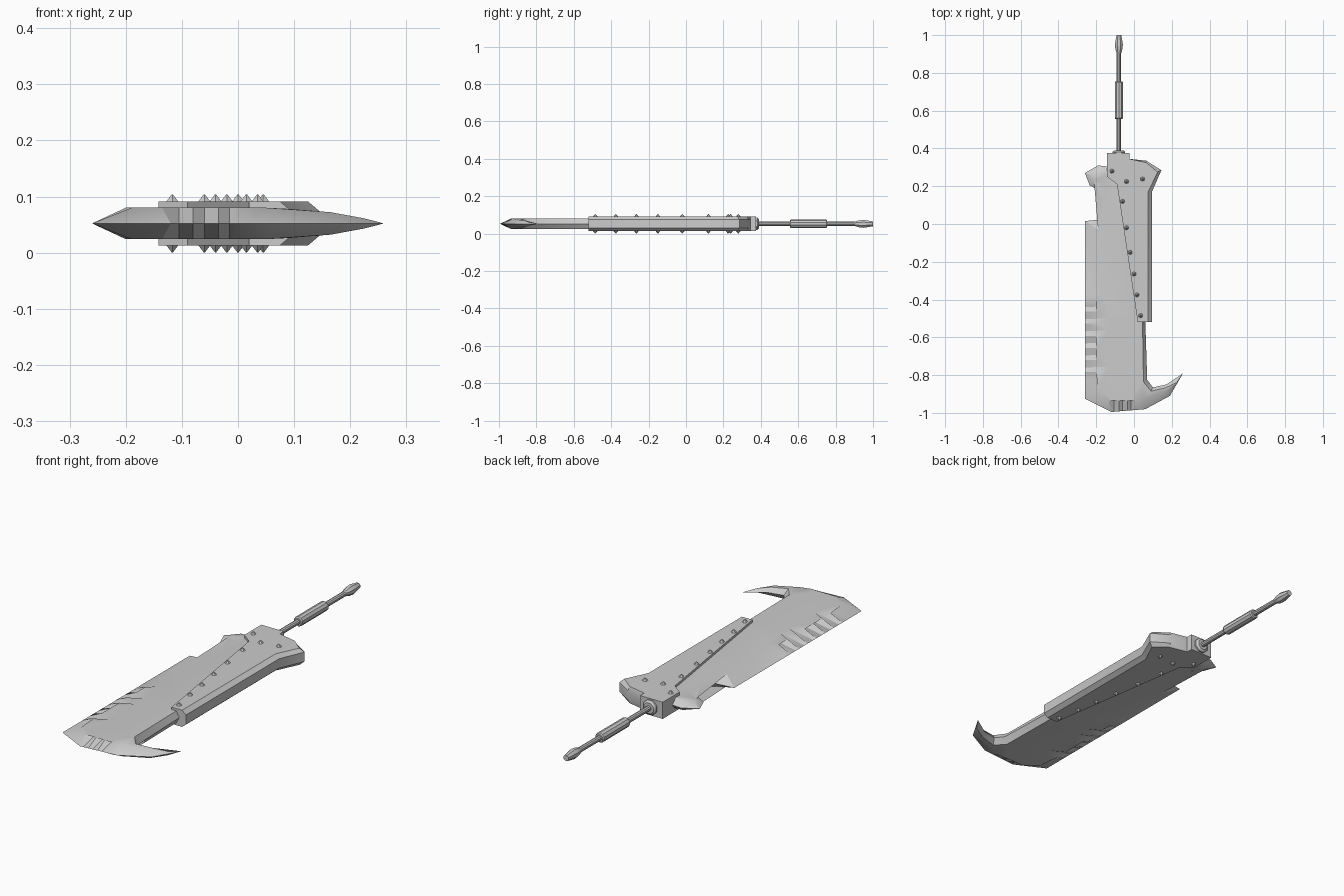
import bpy, bmesh, math
from mathutils import Matrix

if "Cube" in bpy.data.objects:
    bpy.data.objects.remove(bpy.data.objects["Cube"])

MID = 0.052                      # height of the symmetry plane
SHAFT_X = -0.08

steel = bpy.data.materials.new("grey_steel")
steel.diffuse_color = (0.6, 0.6, 0.6, 1)
steel.use_nodes = True
steel.node_tree.nodes["Principled BSDF"].inputs["Base Color"].default_value = steel.diffuse_color


def finish(name, bm, angle=30):
    bmesh.ops.recalc_face_normals(bm, faces=bm.faces)
    me = bpy.data.meshes.new(name)
    bm.to_mesh(me)
    bm.free()
    me.materials.append(steel)
    ob = bpy.data.objects.new(name, me)
    bpy.context.collection.objects.link(ob)
    bpy.ops.object.select_all(action='DESELECT')
    ob.select_set(True)
    bpy.context.view_layer.objects.active = ob
    bpy.ops.object.shade_smooth_by_angle(angle=math.radians(angle))
    return ob


def stack(name, loops, angle=30):
    """Skin a stack of equal-length closed loops and cap both ends."""
    bm = bmesh.new()
    rings = [[bm.verts.new(p) for p in loop] for loop in loops]
    n = len(rings[0])
    for a, b in zip(rings, rings[1:]):
        for i in range(n):
            j = (i + 1) % n
            bm.faces.new((a[i], a[j], b[j], b[i]))
    caps = [bm.faces.new(rings[0]), bm.faces.new(rings[-1])]
    bmesh.ops.triangulate(bm, faces=caps)
    return finish(name, bm, angle)


def lathe(name, profile, sides):
    """Turn (y, radius) pairs around the shaft axis."""
    loops = []
    for y, r in profile:
        ring = []
        for k in range(sides):
            a = math.tau * (k + 0.5) / sides
            ring.append((SHAFT_X + r * math.cos(a), y, MID + r * math.sin(a)))
        loops.append(ring)
    return stack(name, loops)


# Blade: sharp rim paired with a raised ridge (rim x, y, ridge x, y, half thickness)
T = 0.028
rim = [(-0.26, 0.015, -0.19, -0.03, T), (-0.26, -0.37, -0.165, -0.37, T)]

# Saw teeth along the cutting edge
for i in range(7):
    y = -0.40 - i * 0.064
    rim.append((-0.26, y, -0.20, y, T))
    rim.append((-0.26, y - 0.04, -0.135, y - 0.035, T))
rim.append((-0.26, -0.925, -0.19, -0.885, T))

# Saw teeth along the tip
rim.append((-0.12, -0.995, -0.135, -0.935, T))
for i in range(3):
    x = -0.105 + i * 0.045
    rim.append((x, -0.995 + (x + 0.12) * 0.08, x, -0.875, T))
    rim.append((x + 0.025, -0.995 + (x + 0.145) * 0.08, x + 0.025, -0.935, T))

# Back hook, spine, hidden root, finger hook and notch
rim += [
    (0.06, -0.98, 0.05, -0.925, T), (0.19, -0.91, 0.165, -0.888, 0.02),
    (0.26, -0.79, 0.225, -0.84, 0.009), (0.17, -0.85, 0.165, -0.868, 0.02),
    (0.10, -0.865, 0.09, -0.885, 0.026), (0.07, -0.825, 0.05, -0.835, T),
    (0.06, -0.52, 0.045, -0.52, T), (0.06, 0.25, 0.045, 0.25, T),
    (-0.10, 0.30, -0.10, 0.28, T), (-0.19, 0.31, -0.182, 0.282, 0.022),
    (-0.26, 0.27, -0.228, 0.26, 0.012), (-0.235, 0.205, -0.212, 0.228, 0.018),
    (-0.19, 0.18, -0.175, 0.212, 0.024), (-0.14, 0.16, -0.12, 0.185, T),
    (-0.115, 0.105, -0.09, 0.105, T), (-0.13, 0.06, -0.108, 0.04, T),
    (-0.17, 0.025, -0.155, -0.005, T),
]
stack("blade", [
    [(u, v, MID - h) for x, y, u, v, h in rim],
    [(x, y, MID) for x, y, u, v, h in rim],
    [(u, v, MID + h) for x, y, u, v, h in rim],
])

# Casing clamped around the blade root, chamfered along the back (x, y, chamfer dx, dy)
case = [
    (-0.142, 0.375, 0, 0), (-0.025, 0.375, 0, 0), (-0.025, 0.345, 0, 0),
    (0.065, 0.335, 0, -0.01), (0.145, 0.285, -0.02, -0.01), (0.095, 0.17, -0.02, 0),
    (0.095, -0.52, -0.02, 0), (0.02, -0.52, 0, 0),
    (-0.09, 0.21, 0, 0), (-0.142, 0.25, 0, 0),
]
stack("casing", [
    [(x + dx * c, y + dy * c, MID + z) for x, y, dx, dy in case]
    for z, c in ((-0.039, 1), (-0.022, 0), (0.022, 0), (0.039, 1))
])

# Pointed rivets on both faces of the casing
rivets = [(-0.117, 0.28), (-0.04, 0.225), (0.045, 0.238), (-0.06, 0.12), (-0.04, -0.02),
          (-0.02, -0.15), (0.0, -0.265), (0.015, -0.375), (0.035, -0.485)]
bm = bmesh.new()
for x, y in rivets:
    for s in (1, -1):
        m = Matrix.Translation((x, y, MID + s * 0.0445))
        if s < 0:
            m = m @ Matrix.Rotation(math.pi, 4, 'X')
        bmesh.ops.create_cone(bm, cap_ends=True, segments=6, radius1=0.014,
                              radius2=0.001, depth=0.015, matrix=m)
finish("rivets", bm)

# Handle
lathe("collar", [(0.37, 0.036), (0.382, 0.036), (0.39, 0.026)], 8)
lathe("shaft", [(0.37, 0.012), (0.92, 0.012)], 10)
lathe("grip", [(0.555, 0.019), (0.56, 0.023), (0.75, 0.023), (0.755, 0.019)], 10)
lathe("pommel", [(0.90, 0.012), (0.925, 0.02), (0.95, 0.023), (1.0, 0.014)], 8)
